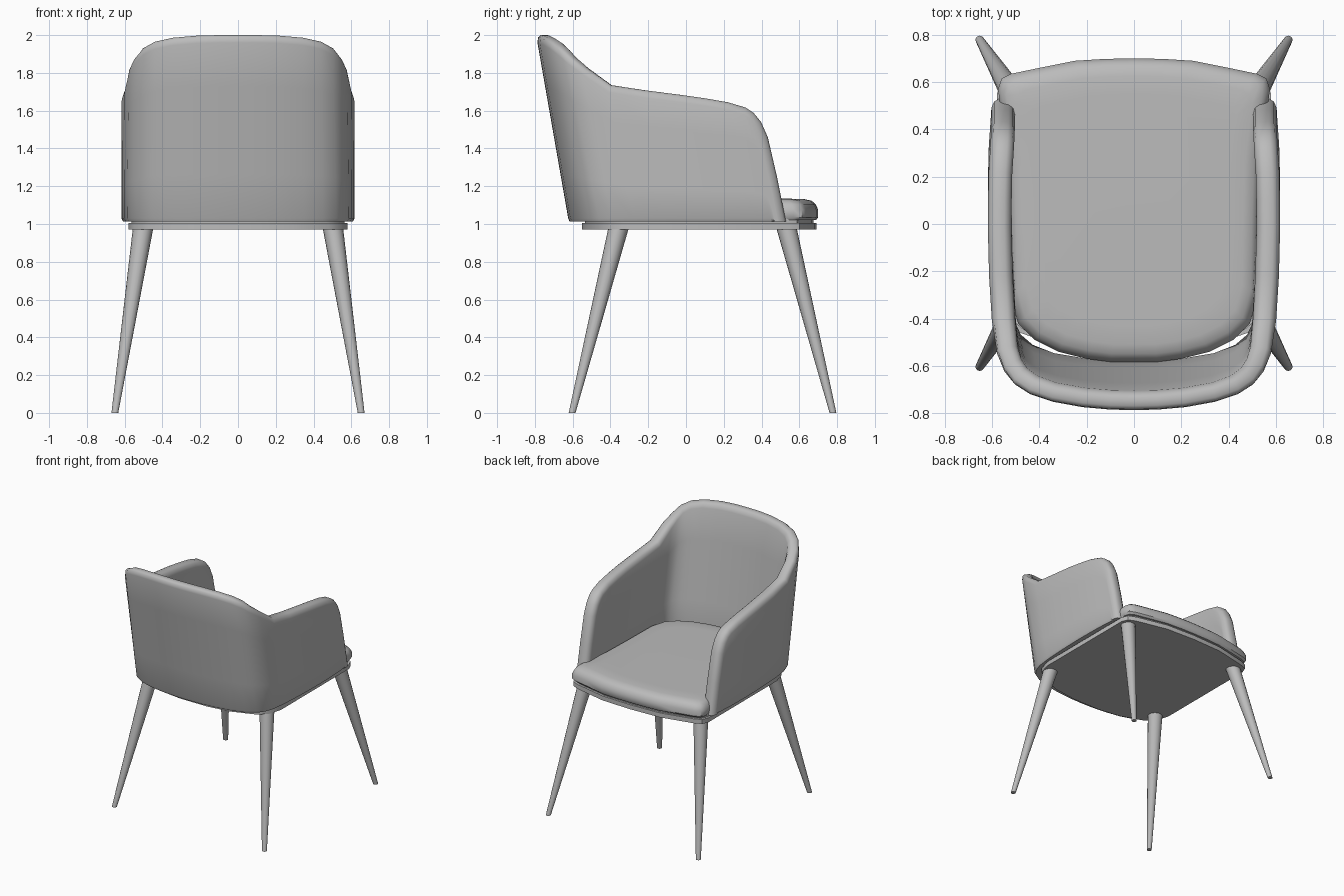
import bpy, bmesh, math
from mathutils import Vector

if "Cube" in bpy.data.objects:
    bpy.data.objects.remove(bpy.data.objects["Cube"])

mat = bpy.data.materials.new("plain grey")
mat.diffuse_color = (0.5, 0.5, 0.5, 1)
mat.use_nodes = True
mat.node_tree.nodes["Principled BSDF"].inputs["Base Color"].default_value = mat.diffuse_color


def loft(name, rings, angle=40):
    """Skin closed rings of equal length and cap both ends."""
    bm = bmesh.new()
    vs = [[bm.verts.new(p) for p in r] for r in rings]
    n = len(vs[0])
    for a, b in zip(vs, vs[1:]):
        for i in range(n):
            j = (i + 1) % n
            bm.faces.new((a[i], a[j], b[j], b[i]))
    bm.faces.new(vs[0])
    bm.faces.new(vs[-1])
    bmesh.ops.remove_doubles(bm, verts=bm.verts, dist=1e-5)
    bmesh.ops.recalc_face_normals(bm, faces=bm.faces)
    me = bpy.data.meshes.new(name)
    bm.to_mesh(me)
    bm.free()
    ob = bpy.data.objects.new(name, me)
    bpy.context.collection.objects.link(ob)
    me.materials.append(mat)
    bpy.ops.object.select_all(action='DESELECT')
    ob.select_set(True)
    bpy.context.view_layer.objects.active = ob
    bpy.ops.object.shade_smooth_by_angle(angle=math.radians(angle))
    return ob


def slab(name, half, levels, angle=40):
    """Mirrored plan outline stacked at (z, inset) levels."""
    plan = half + [(-x, y) for x, y in reversed(half) if x > 0]
    cy = (max(p[1] for p in plan) + min(p[1] for p in plan)) / 2
    sx = max(p[0] for p in plan)
    sy = max(p[1] for p in plan) - cy
    return loft(name, [[(x * (1 - d / sx), cy + (y - cy) * (1 - d / sy), z)
                        for x, y in plan] for z, d in levels], angle)


# seat plate, spacer and cushion
plate = [(0, .69), (.25, .68), (.5, .625), (.56, .6), (.58, .55), (.58, -.3),
         (.55, -.4), (.48, -.46), (.3, -.525), (.12, -.55), (0, -.55)]
slab("seat_plate", plate, [(.97, 0), (1.005, 0)])
slab("seat_spacer", plate, [(1.0, .015), (1.035, .015)])
cushion = [(0, .7), (.12, .698), (.25, .69), (.4, .66), (.52, .635), (.56, .615),
           (.575, .57), (.565, .5), (.54, .3), (.53, 0), (.525, -.3), (.49, -.42),
           (.42, -.49), (.32, -.54), (.2, -.57), (.1, -.583), (0, -.583)]
slab("seat_cushion", cushion, [(1.02, .012), (1.035, 0), (1.075, 0), (1.105, .014),
                               (1.123, .035), (1.132, .075), (1.134, .15)])

# shell: plan of the outer surface (right half, back centre to arm front)
PLAN = [Vector(p) for p in [(0, -.622), (.1, -.62), (.22, -.61), (.35, -.588),
        (.45, -.557), (.52, -.515), (.562, -.46), (.587, -.39), (.603, -.275),
        (.613, -.1), (.618, .1), (.616, .3), (.6, .53)]]
S = [0]
for a, b in zip(PLAN, PLAN[1:]):
    S.append(S[-1] + (b - a).length)
NORMAL = []
for i in range(len(PLAN)):
    d = PLAN[min(i + 1, len(PLAN) - 1)] - PLAN[max(i - 1, 0)]
    NORMAL.append(Vector((d.y, -d.x)).normalized())
NORMAL[0] = Vector((0, -1))


def shell_point(s, z, k):
    """Arc position s, height z, k = -1 inner surface .. 1 outer surface."""
    s = max(-S[-1], min(S[-1], s))
    sign, s = (-1 if s < 0 else 1), abs(s)
    i = max(j for j in range(len(S) - 1) if S[j] <= s)
    f = (s - S[i]) / (S[i + 1] - S[i])
    p, n = PLAN[i].lerp(PLAN[i + 1], f), NORMAL[i].lerp(NORMAL[i + 1], f).normalized()
    w = max(0, min(1, (s - .4) / .4))
    t = (1 - w) * (.022 + .02 * (z - 1)) + w * .05
    p = p - n * t * (1 - k)
    return (sign * p.x, p.y - .175 * (z - 1.02), z)


# shell edge: (arc position, top height, foot position)
end = S[-1]
tops = [2, 2, 1.997, 1.986, 1.965, 1.93, 1.88, 1.825, 1.735, 1.708, 1.682]
edge = [(s, z, s) for s, z in zip(S, tops)]
edge += [(end - .315, 1.665, end - .315), (end - .2, 1.645, end - .2),
         (end - .11, 1.617, end - .13), (end - .07, 1.587, end - .105),
         (end - .04, 1.54, end - .09), (end - .018, 1.46, end - .08),
         (end - .006, 1.25, end - .07), (end, 1.012, end - .06)]
rings = []
for i, (s, z, foot) in enumerate(edge):
    a, b = edge[max(i - 1, 0)], edge[min(i + 1, len(edge) - 1)]
    d = Vector((b[0] - a[0], b[1] - a[1])).normalized()
    n = Vector((d.y, -d.x))                 # into the panel
    if i == 0 or i == len(edge) - 1:
        n = Vector((0, -1)) if i == 0 else Vector((-1, 0))
    T, B = Vector((s, z)), Vector((foot, 1.012))
    nodes = [(T, .4), (T + n * .012, .8), (T + n * .04, 1)]
    start = T + n * .04
    lift = Vector((foot, min(1.03, start.y)))
    nodes += [(start.lerp(lift, f), 1) for f in (.25, .5, .75, 1)] + [(B, .8)]
    rings.append([(q.x, q.y, k) for q, k in nodes]
                 + [(q.x, q.y, -k) for q, k in reversed(nodes)])
full = [[(-s, z, k) for s, z, k in r] for r in reversed(rings[1:])] + rings
loft("back_and_arms", [[shell_point(*q) for q in r] for r in full], 50)


# tapered splayed legs
def leg(name, foot, top):
    rings = []
    for (x, y, z), r in ((foot, .018), (top, .054)):
        rings.append([(x + r * math.cos(a * math.tau / 16),
                       y + r * math.sin(a * math.tau / 16), z) for a in range(16)])
    loft(name, rings)


for side, m in (("right", 1), ("left", -1)):
    leg("front_leg_" + side, (m * .652, .778, 0), (m * .503, .533, .975))
    leg("rear_leg_" + side, (m * .652, -.603, 0), (m * .503, -.358, .975))
